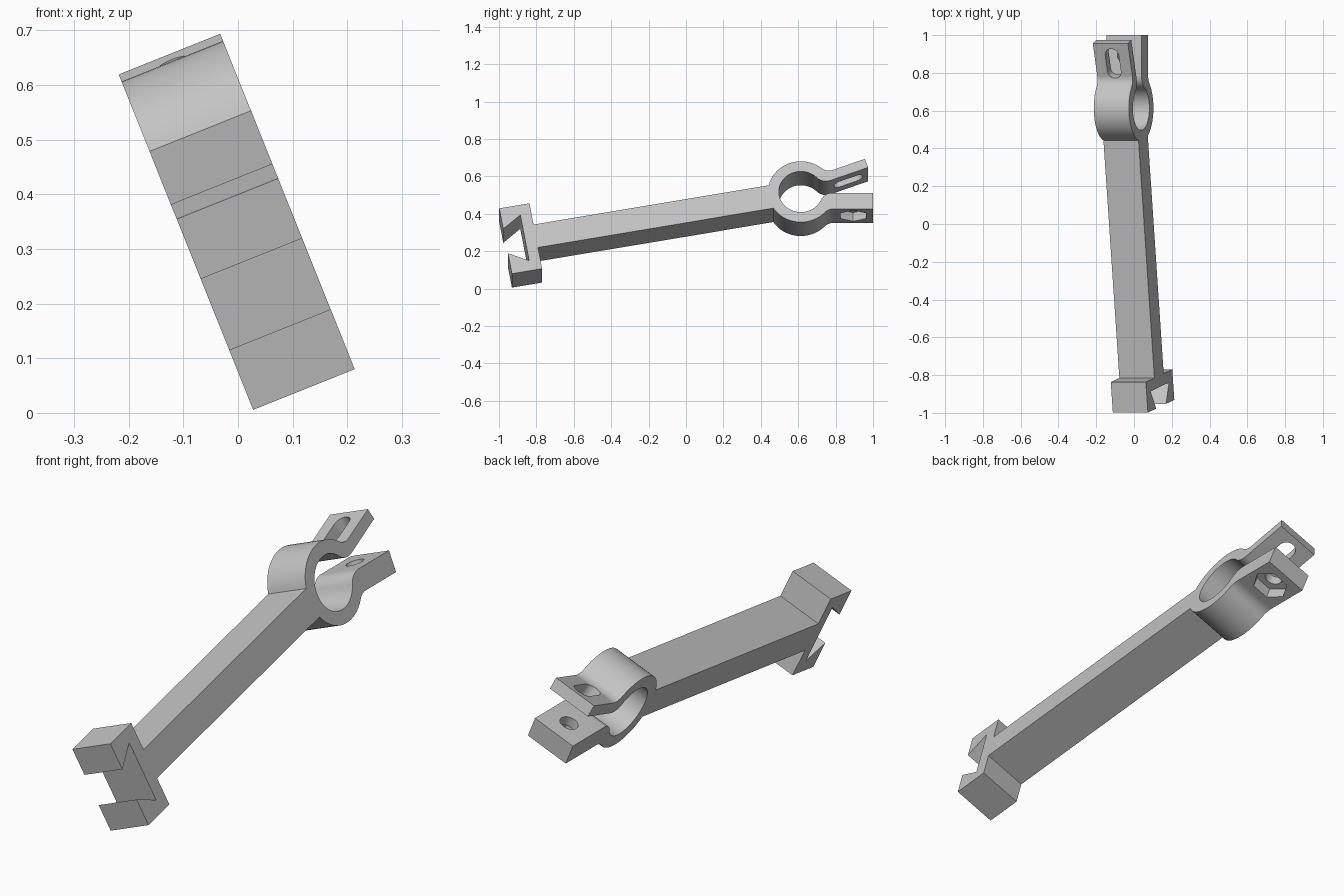
import bpy, bmesh
from math import radians, degrees, sin, cos, sqrt, atan2
from mathutils import Matrix, Vector

cube = bpy.data.objects.get("Cube")
if cube:
    bpy.data.objects.remove(cube, do_unlink=True)

# Main dimensions, measured from the ring centre
TILT, ARM = radians(21.85), radians(10.2)
WIDTH, RING_R, HOLE_R = 0.2, 0.175, 0.1175
BEAM_HALF, GAP, LUG_END = 0.067, 0.006, 0.386
JAW_HALF, JAW_BACK, JAW_FRONT = 0.191, -1.44, -1.604
BOLT_R, BOLT_AT = 0.0385, 0.28

grey = bpy.data.materials.new("plain_grey")
grey.use_nodes = True
colour = (0.55, 0.55, 0.55, 1)
grey.diffuse_color = colour
grey.node_tree.nodes["Principled BSDF"].inputs["Base Color"].default_value = colour


def arc(cx, cy, r, start, end):
    """Points along an arc, angles in degrees."""
    n = max(4, round(abs(end - start) / 6))
    angles = [radians(start + (end - start) * i / n) for i in range(n + 1)]
    return [(cx + r * cos(a), cy + r * sin(a)) for a in angles]


def turn(points, angle):
    return [(x * cos(angle) - y * sin(angle), x * sin(angle) + y * cos(angle))
            for x, y in points]


def fillet(radius, offset, f):
    """Centre and ring angle of a fillet between a circle and a lug face."""
    x = sqrt((radius + f) ** 2 - (offset + f) ** 2)
    return x, offset + f, degrees(atan2(offset + f, x))


def lug(outer, f_out, f_in):
    """Outline of a lug from the ring's outside to its bore, plus both ring angles."""
    ox, oy, oa = fillet(RING_R, outer, f_out)
    ix, iy, ia = fillet(HOLE_R, GAP, f_in)
    points = arc(ox, oy, f_out, oa + 180, 270) + [(LUG_END, outer), (LUG_END, GAP)]
    points += arc(ix, iy, f_in, 270, ia + 180)
    return points, oa, ia


def prism(name, outline, place):
    """Extrude an outline; place maps (u, v, end) to a point."""
    bm = bmesh.new()
    low = [bm.verts.new(place(u, v, 0)) for u, v in outline]
    high = [bm.verts.new(place(u, v, 1)) for u, v in outline]
    bm.faces.new(low)
    bm.faces.new(high)
    for i in range(len(low)):
        j = (i + 1) % len(low)
        bm.faces.new((low[i], low[j], high[j], high[i]))
    bmesh.ops.recalc_face_normals(bm, faces=bm.faces)
    mesh = bpy.data.meshes.new(name)
    bm.to_mesh(mesh)
    bm.free()
    mesh.materials.append(grey)
    obj = bpy.data.objects.new(name, mesh)
    bpy.context.collection.objects.link(obj)
    return obj


# Split ring with two lugs
arm = degrees(ARM)
beam_angle = 180 - degrees(atan2(BEAM_HALF, sqrt(RING_R ** 2 - BEAM_HALF ** 2)))
top, top_out, top_in = lug(0.058, 0.06, 0.07)
low, low_out, low_in = lug(0.099, 0.065, 0.07)
outline = arc(0, 0, RING_R, arm + beam_angle, 2 * arm + top_out)[:-1]
outline += turn(top, 2 * ARM)
outline += arc(0, 0, HOLE_R, 2 * arm + top_in, 360 - low_in)[1:-1]
outline += [(x, -y) for x, y in reversed(low)]
outline += arc(0, 0, RING_R, -low_out, arm - beam_angle)[1:]

# Beam and dovetail jaw, mirrored about the beam axis
half_jaw = [(JAW_BACK, BEAM_HALF), (JAW_BACK, JAW_HALF), (JAW_FRONT, JAW_HALF),
            (JAW_FRONT, 0.071), (-1.5, 0.134)]
jaw = [(x, -y) for x, y in half_jaw] + list(reversed(half_jaw))
outline += turn(jaw, ARM)

clamp = prism("clamp_arm", outline, lambda u, v, e: (e * WIDTH, u, v))


# Bolt slot, bolt hole and nut pocket
def cut(name, shape, bottom, height, angle):
    spin = Matrix.Rotation(angle, 3, 'X')
    cutter = prism(name, shape, lambda u, v, e: spin @ Vector(
        (WIDTH / 2 + u, v, bottom + e * height)))
    cutter.hide_render = True
    mod = clamp.modifiers.new(name, 'BOOLEAN')
    mod.operation, mod.solver, mod.object = 'DIFFERENCE', 'EXACT', cutter
    bpy.context.view_layer.objects.active = clamp
    bpy.ops.object.modifier_apply(modifier=name)
    bpy.data.objects.remove(cutter, do_unlink=True)


slot = arc(0, 0.317, BOLT_R, 0, 180) + arc(0, 0.229, BOLT_R, 180, 360)
hole = arc(0, BOLT_AT, BOLT_R, 0, 360)[:-1]
nut = [(0.078 * cos(radians(60 * i)), BOLT_AT + 0.078 * sin(radians(60 * i)))
       for i in range(6)]
cut("bolt_slot", slot, -0.02, 0.17, 2 * ARM)
cut("nut_pocket", nut, -0.2, 0.151, 0)
cut("bolt_hole", hole, -0.2, 0.22, 0)

# Lean the finished part into place
clamp.data.transform(Matrix.Translation((0.03, 0, 0)) @ Matrix.Rotation(-TILT, 4, 'Y')
                     @ Matrix.Translation((0, 0.614, 0.478)))
bpy.ops.object.select_all(action='DESELECT')
clamp.select_set(True)
bpy.context.view_layer.objects.active = clamp
bpy.ops.object.shade_smooth_by_angle(angle=radians(30))
